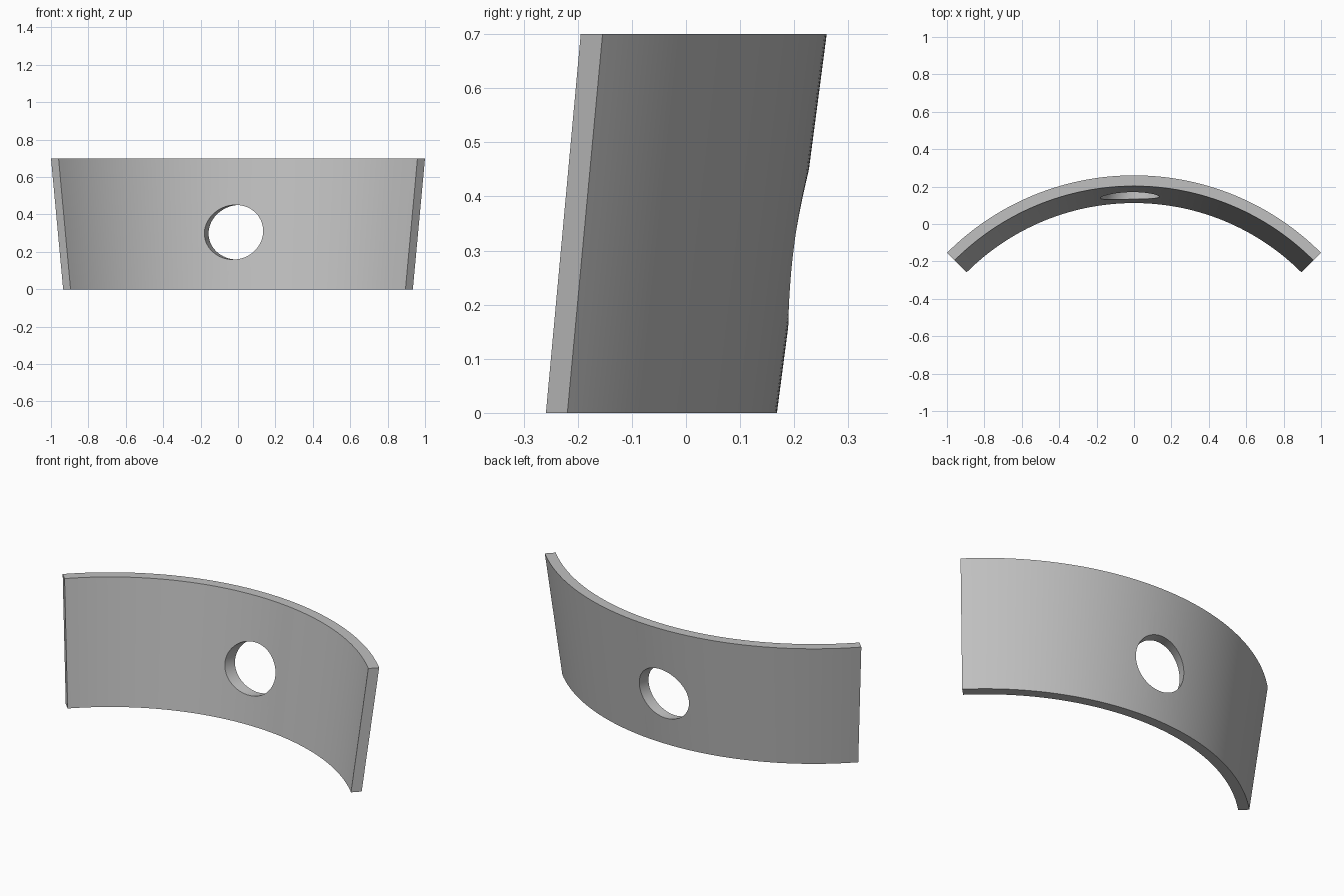
import bpy
import bmesh
from math import sin, cos, pi, radians
from mathutils import Vector

cube = bpy.data.objects.get("Cube")
if cube:
    bpy.data.objects.remove(cube, do_unlink=True)

HEIGHT = 0.70
CENTRE_Y = -1.154
SEGMENTS = 64
# Cross-section as (radius, z): outer bottom, outer top, inner top, inner bottom
SECTION = [(1.322, 0), (1.414, HEIGHT), (1.357, HEIGHT), (1.266, 0)]

grey = bpy.data.materials.new("plain grey")
grey.use_nodes = True
colour = (0.53, 0.53, 0.53, 1)
grey.diffuse_color = colour
grey.node_tree.nodes["Principled BSDF"].inputs["Base Color"].default_value = colour


def add_object(name, bm):
    bmesh.ops.recalc_face_normals(bm, faces=bm.faces)
    mesh = bpy.data.meshes.new(name)
    bm.to_mesh(mesh)
    bm.free()
    mesh.materials.append(grey)
    obj = bpy.data.objects.new(name, mesh)
    bpy.context.collection.objects.link(obj)
    return obj


# Quarter-circle flared band, swept from the cross-section
bm = bmesh.new()
rings = []
for i in range(SEGMENTS + 1):
    a = pi / 4 + (pi / 2) * i / SEGMENTS
    rings.append([bm.verts.new((r * cos(a), CENTRE_Y + r * sin(a), z)) for r, z in SECTION])
for a, b in zip(rings, rings[1:]):
    for k in range(4):
        n = (k + 1) % 4
        bm.faces.new((a[k], a[n], b[n], b[k]))
bm.faces.new(rings[0])
bm.faces.new(rings[-1])
band = add_object("curved_band", bm)

# Slanted round hole
bm = bmesh.new()
bmesh.ops.create_cone(bm, cap_ends=True, segments=64, radius1=0.146, radius2=0.146, depth=0.8)
cutter = add_object("hole_cutter", bm)
axis = Vector((sin(radians(20.5)), cos(radians(20.5)), 0))
cutter.rotation_euler = axis.to_track_quat('Z', 'Y').to_euler()
cutter.location = (-0.013, 0.168, 0.305)
cutter.hide_render = True

cut = band.modifiers.new("round_hole", 'BOOLEAN')
cut.operation = 'DIFFERENCE'
cut.solver = 'EXACT'
cut.object = cutter

bpy.ops.object.select_all(action='DESELECT')
band.select_set(True)
bpy.context.view_layer.objects.active = band
bpy.ops.object.modifier_apply(modifier=cut.name)
bpy.data.objects.remove(cutter, do_unlink=True)
bpy.ops.object.shade_smooth_by_angle(angle=radians(30))
